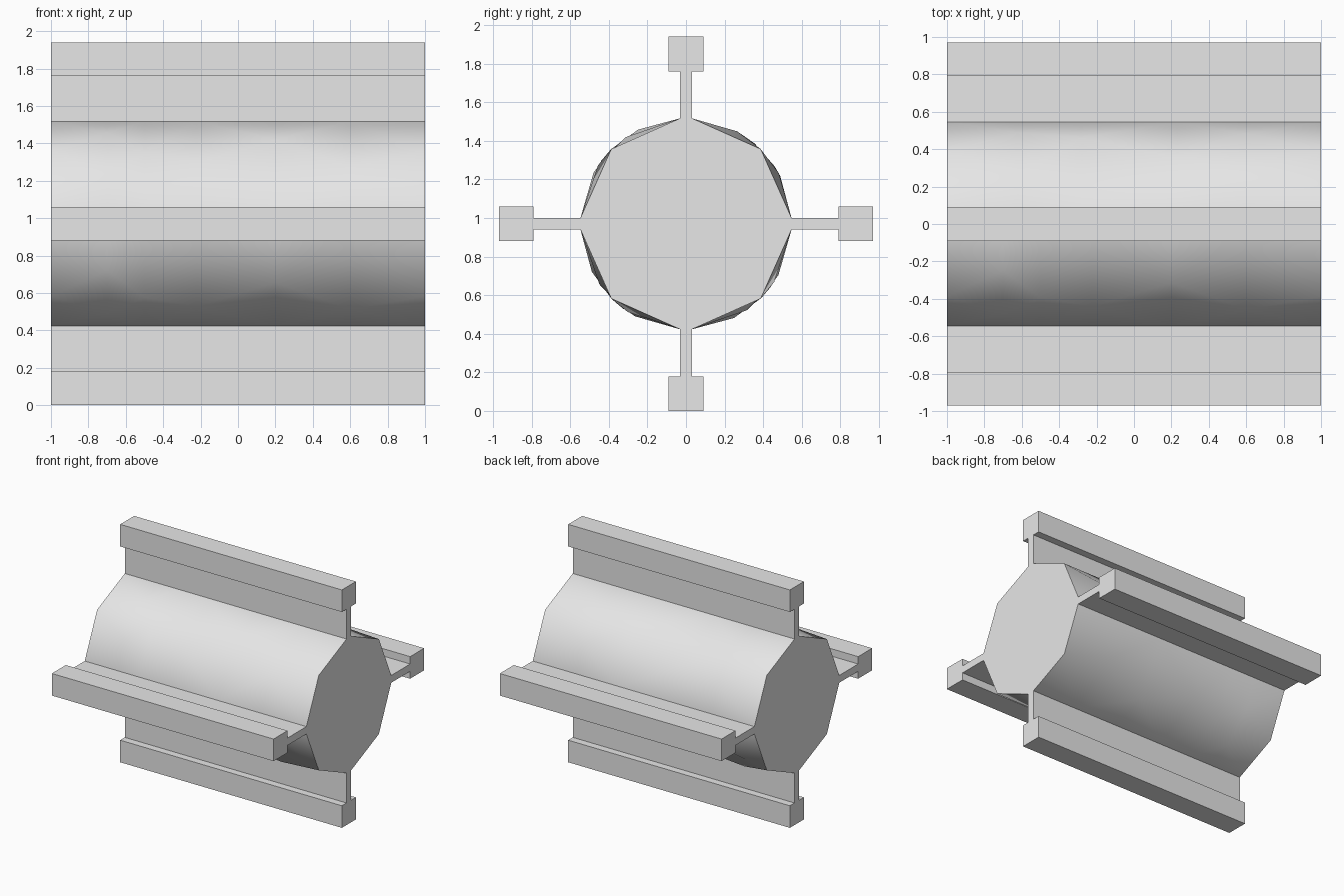
import bpy, bmesh
from math import radians, sin, cos, pi

cube = bpy.data.objects.get("Cube")
if cube:
    bpy.data.objects.remove(cube)

CENTRE = 0.97      # height of the axis
R = 0.5475         # core radius
GAP = 3.15         # half angle taken by each web, degrees

grey = bpy.data.materials.new("light grey")
grey.use_nodes = True
COLOUR = (0.8, 0.8, 0.8, 1)
grey.diffuse_color = COLOUR
grey.node_tree.nodes["Principled BSDF"].inputs["Base Color"].default_value = COLOUR


def finish(bm, name):
    bmesh.ops.recalc_face_normals(bm, faces=bm.faces)
    mesh = bpy.data.meshes.new(name)
    bm.to_mesh(mesh)
    bm.free()
    mesh.materials.append(grey)
    obj = bpy.data.objects.new(name, mesh)
    bpy.context.collection.objects.link(obj)
    return obj


def spin(u, v, turns):
    """Turn a (y, z) pair clockwise from the -y direction in quarter turns."""
    a = turns * pi / 2
    return -u * cos(a) + v * sin(a), u * sin(a) + v * cos(a) + CENTRE


# Chipped panels: (x, lower ridge angle, upper ridge angle)
common = [(-1, 45, 45), (-0.7, 29, 63), (-0.5, 44, 44), (-0.22, 36.5, 36.5),
          (0.2, 55, 55), (0.6, 33.5, 33.5), (1, 45, 45)]
back_top = [(-1, 45, 45), (-0.62, 29, 63), (-0.28, 57, 57),
            (0.23, 40.5, 40.5), (0.6, 29, 61.5), (1, 45, 45)]

# Core: four faceted quadrants closed by flat ends
bm = bmesh.new()
ends = {-1: [], 1: []}
for q, stations in enumerate([common, back_top, common, common]):
    rows = []
    for x, low, high in stations:
        row = []
        for deg in (GAP, low, high, 90 - GAP):
            if row and deg == low == high and len(row) == 2:
                row.append(row[-1])
                continue
            t = radians(deg)
            row.append(bm.verts.new((x, *spin(R * cos(t), R * sin(t), q))))
        rows.append(row)
        if abs(x) == 1:
            ends[x] += list(dict.fromkeys(row))
    for a, b in zip(rows, rows[1:]):
        for i in range(3):
            corners = list(dict.fromkeys((a[i], a[i + 1], b[i + 1], b[i])))
            if len(corners) > 2:
                bm.faces.new(corners)
for loop in ends.values():
    bm.faces.new(loop)
# Narrow strips under the webs close the core
bmesh.ops.holes_fill(bm, edges=[e for e in bm.edges if e.is_boundary], sides=0)
bmesh.ops.triangulate(bm, faces=[f for f in bm.faces if len(f.verts) == 4])
core = finish(bm, "core")
bpy.context.view_layer.objects.active = core
core.select_set(True)
bpy.ops.object.shade_smooth_by_angle(angle=radians(38))
core.select_set(False)

# Rails: one extruded T profile on each side
BASE, NECK, TIP = R * cos(radians(GAP)), 0.79, 0.97
WEB, HEAD = 0.03, 0.09
half = [(BASE, WEB), (NECK, WEB), (NECK, HEAD), (TIP, HEAD)]
profile = half + [(u, -v) for u, v in reversed(half)]
for q, side in enumerate(["front", "top", "back", "bottom"]):
    bm = bmesh.new()
    face = bm.faces.new([bm.verts.new((-1, *spin(u, v, q))) for u, v in profile])
    ext = bmesh.ops.extrude_face_region(bm, geom=[face], use_keep_orig=True)
    new = [g for g in ext["geom"] if isinstance(g, bmesh.types.BMVert)]
    bmesh.ops.translate(bm, verts=new, vec=(2, 0, 0))
    finish(bm, side + "_rail")
